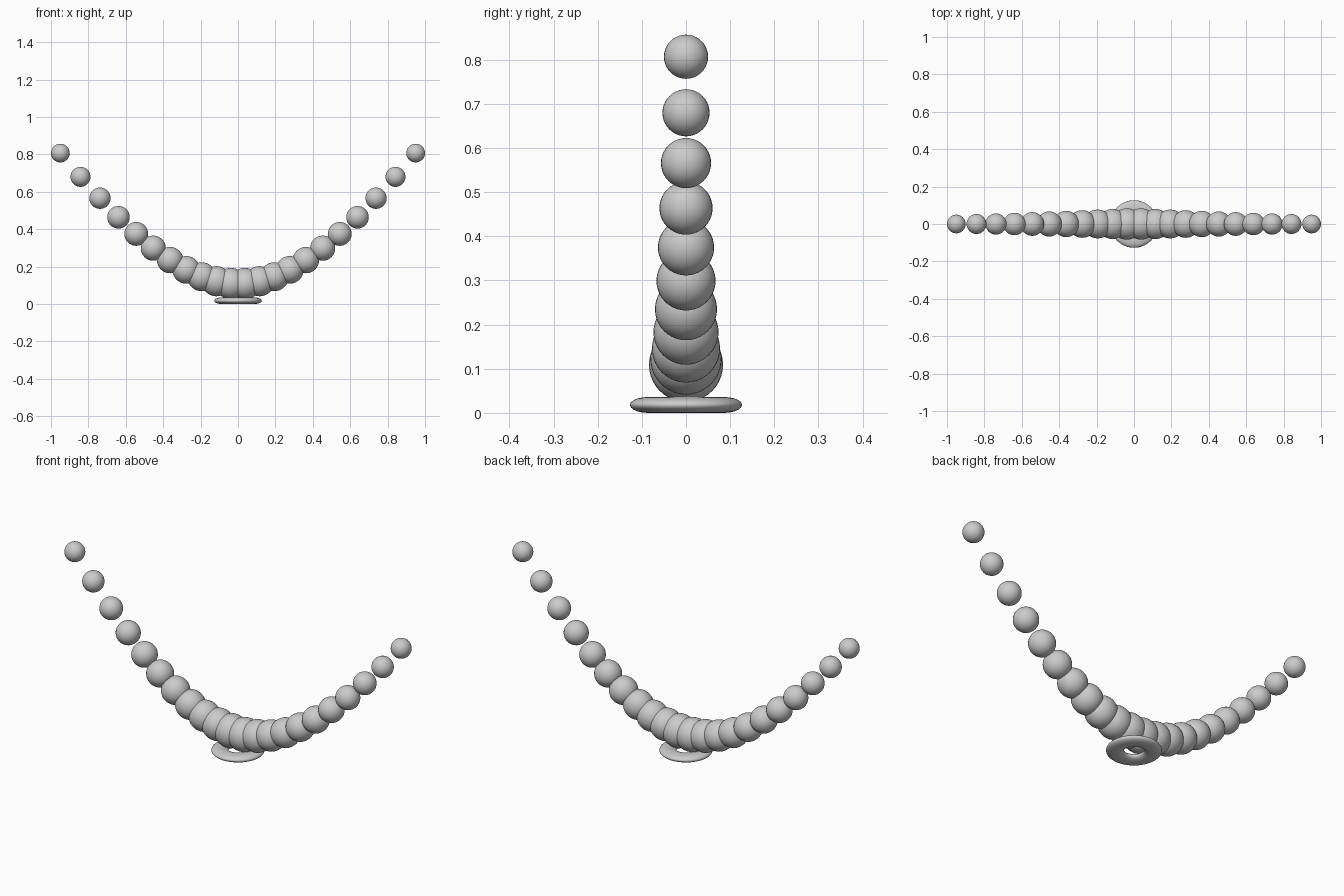
import bpy

if "Cube" in bpy.data.objects:
    bpy.data.objects.remove(bpy.data.objects["Cube"])

# Bead centres (x, z) on the right half, from the bottom of the curve to its tip
path = [(0.038, 0.109), (0.115, 0.122), (0.194, 0.146), (0.277, 0.183),
        (0.363, 0.235), (0.453, 0.299), (0.544, 0.375), (0.639, 0.464),
        (0.738, 0.566), (0.842, 0.680), (0.950, 0.807)]
R_BIG, R_SMALL = 0.084, 0.050


def smooth(name):
    ob = bpy.context.object
    ob.name = name
    bpy.ops.object.shade_smooth()
    return ob


# Beads shrink evenly towards both tips
for i, (x, z) in enumerate(path):
    r = R_BIG + (R_SMALL - R_BIG) * i / (len(path) - 1)
    for side, label in ((1, "right"), (-1, "left")):
        bpy.ops.mesh.primitive_uv_sphere_add(
            segments=32, ring_count=20, radius=r, location=(side * x, 0, z))
        smooth(f"bead_{label}_{i + 1}")

# Flattened ring that the curve rests on
bpy.ops.mesh.primitive_torus_add(
    major_segments=64, minor_segments=20, major_radius=0.086,
    minor_radius=0.041, location=(0, 0, 0.018))
ring = smooth("base_ring")
ring.scale.z = 0.018 / 0.041
